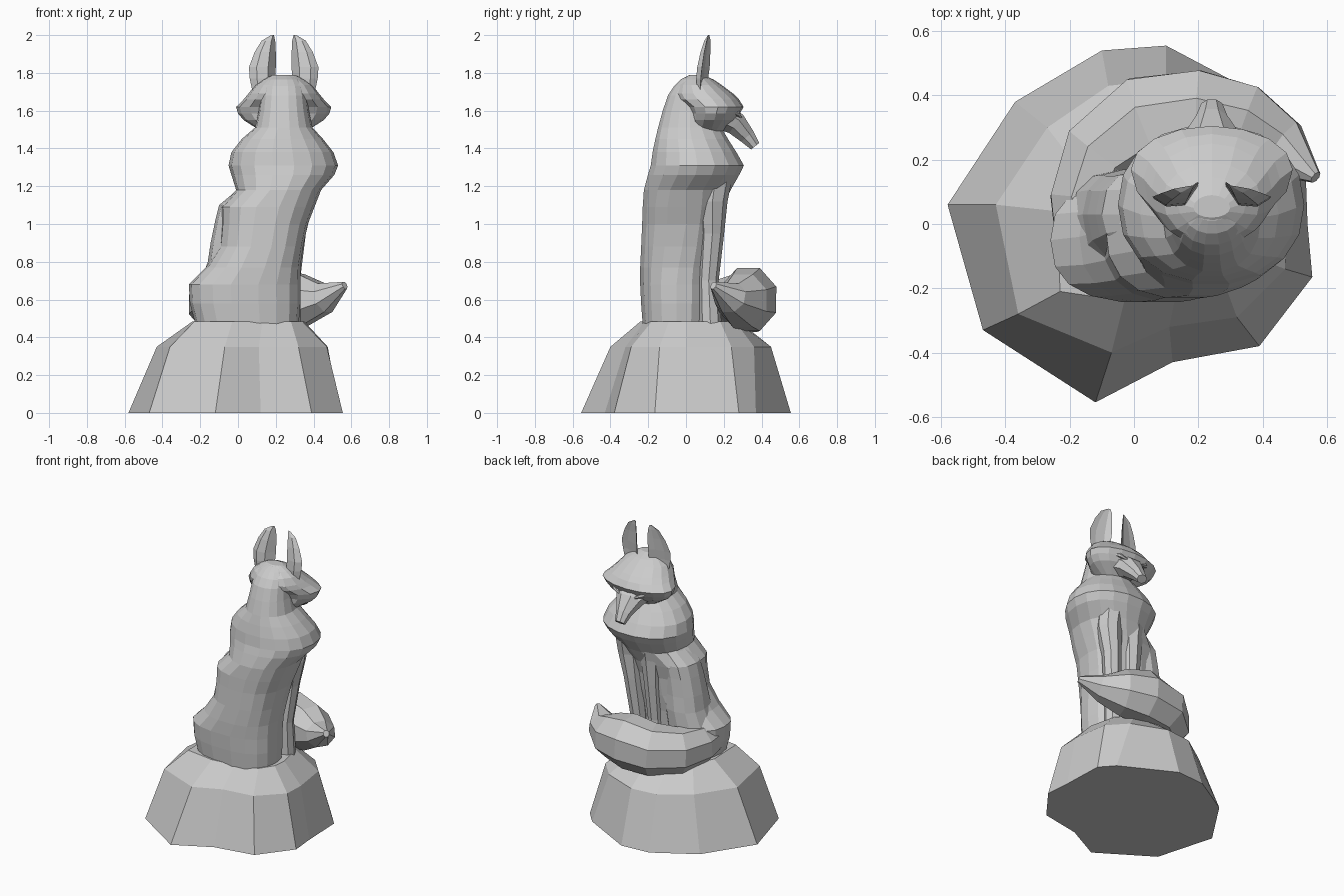
import bpy, bmesh
from math import sin, cos, pi, copysign
from mathutils import Vector

CX = 0.242  # mirror plane of the head


def loft(name, rings):
    """Skin a list of equal-length closed rings and cap both ends."""
    bm = bmesh.new()
    vs = [[bm.verts.new(p) for p in r] for r in rings]
    n = len(vs[0])
    for a, b in zip(vs, vs[1:]):
        for i in range(n):
            j = (i + 1) % n
            bm.faces.new((a[i], a[j], b[j], b[i]))
    bm.faces.new(vs[0][::-1])
    bm.faces.new(vs[-1])
    bmesh.ops.recalc_face_normals(bm, faces=bm.faces)
    me = bpy.data.meshes.new(name)
    bm.to_mesh(me)
    bm.free()
    ob = bpy.data.objects.new(name, me)
    bpy.context.collection.objects.link(ob)
    return ob


def oval(z, x0, x1, y0, ym, y1, n=18, e=1.0):
    """Horizontal oval between bounds, widest at y = ym; e < 1 makes it squarer."""
    c, r = (x0 + x1) / 2, (x1 - x0) / 2
    pts = []
    for i in range(n):
        a = 2 * pi * i / n
        k, s = (copysign(abs(v) ** e, v) for v in (cos(a), sin(a)))
        pts.append((c + r * k, ym + s * ((y1 - ym) if s > 0 else (ym - y0)), z))
    return pts


def tube(name, path, n=8, phase=0.0):
    """Tube through (x, y, z, width radius, height radius) points."""
    pts = [Vector(p[:3]) for p in path]
    rings = []
    for i, p in enumerate(path):
        t = (pts[min(i + 1, len(pts) - 1)] - pts[max(i - 1, 0)]).normalized()
        side = t.cross(Vector((0, 0, 1))).normalized()
        up = side.cross(t)
        angles = [2 * pi * k / n + phase for k in range(n)]
        rings.append([pts[i] + side * p[3] * cos(a) + up * p[4] * sin(a) for a in angles])
    return loft(name, rings)


# rock: irregular base outline, tapered in two steps
base = [(-.58, .06), (-.37, .38), (-.10, .54), (.10, .555), (.45, .37), (.53, .28),
        (.54, 0), (.555, -.165), (.39, -.38), (.12, -.43), (-.12, -.555), (-.47, -.33)]
mid = [(-.43, .06), (-.27, .30), (-.08, .43), (.10, .45), (.33, .36), (.44, .24),
       (.475, 0), (.47, -.14), (.32, -.29), (.11, -.32), (-.07, -.40), (-.36, -.28)]
top = [(-.24, .04), (-.17, .17), (-.05, .26), (.09, .28), (.22, .26), (.31, .18),
       (.35, 0), (.34, -.09), (.28, -.18), (.13, -.22), (-.03, -.24), (-.23, -.21)]
loft("rock", [[(x, y, 0) for x, y in base], [(x, y, .35) for x, y in mid],
              [(x, y, .485) for x, y in top]])

# body: squarish rump up to the chest ruff, neck and back of the skull
body = [(.45, -.22, .32, -.23, -.05, .13), (.58, -.255, .33, -.24, -.05, .14),
        (.68, -.26, .33, -.245, -.05, .14), (.77, -.17, .33, -.245, -.04, .145),
        (.88, -.10, .345, -.24, -.02, .16), (1.0, -.09, .37, -.235, 0, .17),
        (1.09, -.09, .405, -.232, 0, .195), (1.18, -.01, .44, -.226, 0, .24),
        (1.26, -.035, .51, -.205, .05, .285), (1.31, -.05, .53, -.19, .06, .31),
        (1.38, -.035, .505, -.18, .05, .27), (1.45, .02, .45, -.165, .03, .225),
        (1.51, .09, .395, -.15, .02, .19), (1.60, .11, .375, -.125, .02, .17),
        (1.68, .12, .365, -.098, .03, .17), (1.73, .13, .355, -.065, .04, .13),
        (1.765, .155, .33, -.03, .045, .11), (1.785, .19, .295, .01, .05, .09)]
loft("body", [oval(*s, e=.8 if s[0] < 1.1 else .92) for s in body])

# haunch bulge over the near hind leg
haunch = [(.47, -.22, .08, -.16, 0, .13), (.66, -.21, .09, -.18, .02, .165),
          (.80, -.16, .10, -.15, .03, .17), (.90, -.145, .11, -.12, .03, .165),
          (1.02, -.12, .12, -.1, .03, .165), (1.10, -.10, .14, -.08, .03, .17),
          (1.20, .02, .16, -.04, .03, .17)]
loft("haunch", [oval(*s, n=12, e=.9) for s in haunch])

# front legs
for name, xb, xt in (("front_leg_left", .14, .15), ("front_leg_right", .275, .32)):
    legs = [(.45, xb, .13, .06), (.70, xb, .12, .053),
            (.95, (xb + xt) / 2, .14, .062), (1.12, xt, .14, .08), (1.27, xt, .16, .09)]
    loft(name, [oval(z, x - r, x + r, y - r, y, y + r, 8) for z, x, y, r in legs])

# head: skull with flared cheeks and a shallow brow shelf
head = [(1.475, .15, .13, .18), (1.515, .085, .14, .225), (1.55, .03, .15, .265),
        (1.585, .0, .16, .285), (1.62, -.01, .17, .305), (1.66, .03, .14, .28),
        (1.69, .055, .11, .25), (1.735, .09, .08, .19), (1.765, .135, .065, .145),
        (1.79, .185, .05, .09)]
back = [-.02, 0, .01, .01, -.01, -.065, -.075, -.055, -.02, .02]
loft("head", [oval(z, x, 2 * CX - x, b, ym, y1, 16) for (z, x, ym, y1), b in zip(head, back)])

# snout
tube("snout", [(CX, .18, 1.575, .14, .08), (CX, .265, 1.53, .095, .066),
               (CX, .325, 1.463, .052, .046), (CX, .366, 1.412, .036, .03)], phase=pi / 8)

# ears and eyes, mirrored about the head centre
ear = [(1.71, .075, .19, .085), (1.77, .062, .198, .088), (1.83, .058, .2, .095),
       (1.91, .088, .2, .105), (1.97, .125, .197, .115), (2.0, .175, .19, .12)]
for s, side in ((1, "left"), (-1, "right")):
    rings = []
    for z, xo, xi, y in ear:
        w = (xi - xo) / .14
        m = (xo + xi) / 2
        ring = [(xo, y - .01 * w), (m - .03 * w, y - .035 * w), (m + .03 * w, y - .03 * w),
                (xi, y + .03 * w), (m + .035 * w, y + .005 * w), (m - .025 * w, y - .008 * w)]
        rings.append([(CX + s * (x - CX), yy, z) for x, yy in ring])
    loft("ear_" + side, rings)
    tube("eye_" + side, [(CX - s * .15, .235, 1.60, .006, .006), (CX - s * .10, .274, 1.585, .014, .014),
                         (CX - s * .055, .29, 1.565, .006, .006)], 6)

# tail wrapping round the front of the rock
tube("tail", [(-.06, -.16, .60, .05, .06), (-.15, -.08, .59, .10, .11), (-.15, .07, .575, .12, .135),
              (-.10, .21, .57, .14, .15), (.04, .31, .58, .165, .165), (.20, .33, .60, .16, .18),
              (.34, .30, .595, .145, .15), (.46, .235, .61, .10, .085), (.565, .145, .675, .02, .022)],
     phase=pi / 8)
